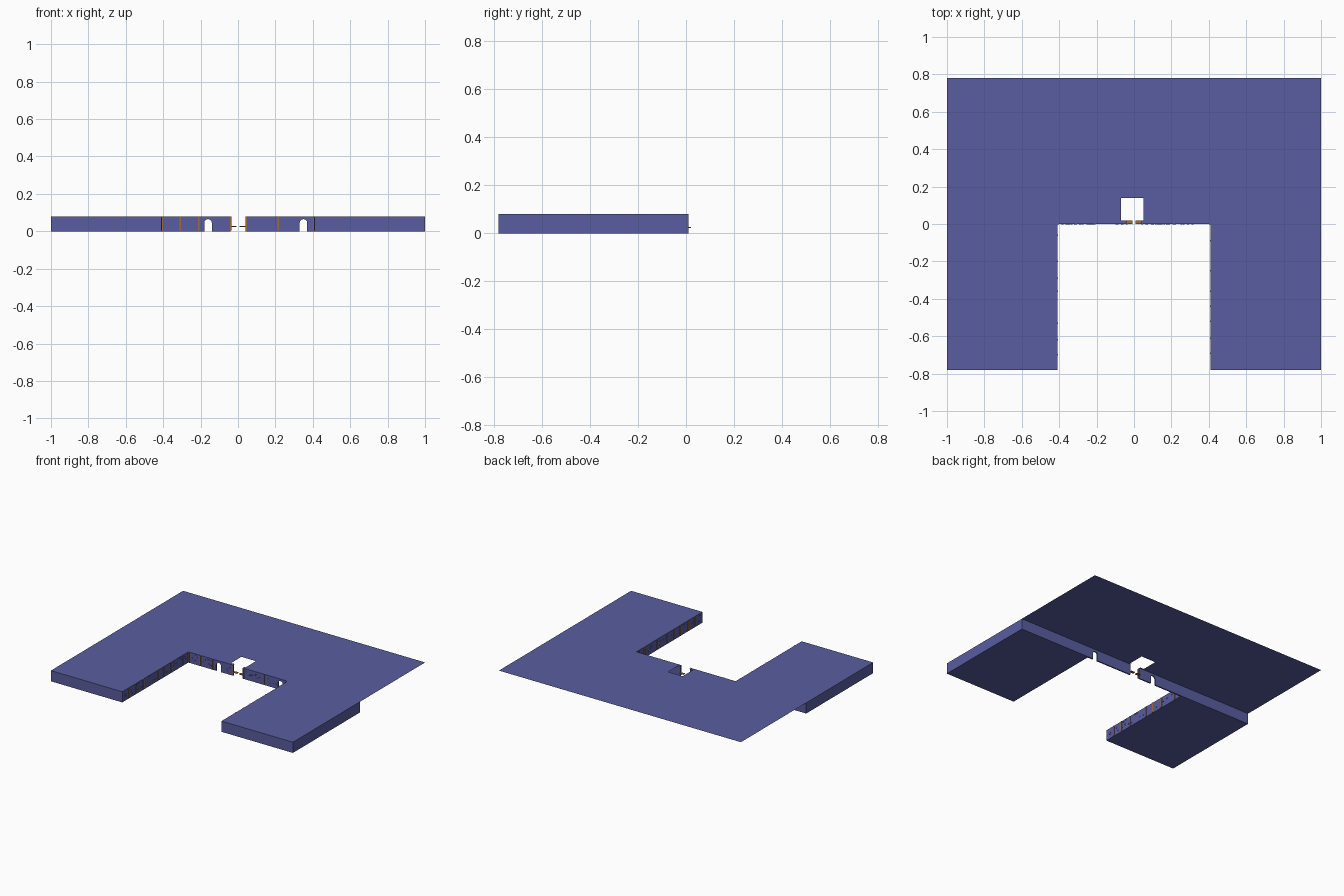
import bpy, bmesh, math, random

if "Cube" in bpy.data.objects:
    bpy.data.objects.remove(bpy.data.objects["Cube"])
random.seed(4)
H = 0.08      # height of the ground sheet
IN = 0.41     # half width of the bay
BACK = 0.01   # back of the quay wall


def material(name, rgb):
    m = bpy.data.materials.new(name)
    m.diffuse_color = (*rgb, 1)
    m.use_nodes = True
    m.node_tree.nodes["Principled BSDF"].inputs["Base Color"].default_value = m.diffuse_color
    return m


BLUE = material("blue_stone", (0.10, 0.11, 0.35))
WOOD = material("brown_wood", (0.36, 0.15, 0.04))


def finish(bm, name, mat, normals=True):
    if normals:
        bmesh.ops.recalc_face_normals(bm, faces=bm.faces)
    me = bpy.data.meshes.new(name)
    bm.to_mesh(me)
    bm.free()
    me.materials.append(mat)
    ob = bpy.data.objects.new(name, me)
    bpy.context.collection.objects.link(ob)
    return ob


def add_box(bm, x0, x1, y0, y1, z0, z1):
    geo = bmesh.ops.create_cube(bm, size=1)
    for v in geo["verts"]:
        v.co = (x0 if v.co.x < 0 else x1,
                y0 if v.co.y < 0 else y1,
                z0 if v.co.z < 0 else z1)


# Ground sheet: a grid of cells without the bay, the pit and its notch
xs = [-1, -IN, -0.07, -0.04, 0.04, 0.05, IN, 1]
ys = [-0.78, 0, 0.02, 0.14, 0.78]
bm = bmesh.new()
for x0, x1 in zip(xs, xs[1:]):
    for y0, y1 in zip(ys, ys[1:]):
        cx, cy = (x0 + x1) / 2, (y0 + y1) / 2
        bay = abs(cx) < IN and cy < 0
        pit = -0.07 < cx < 0.05 and 0.02 < cy < 0.14
        notch = abs(cx) < 0.04 and 0 < cy < 0.02
        if not (bay or pit or notch):
            bm.faces.new([bm.verts.new((x, y, H)) for x, y in
                          ((x0, y0), (x1, y0), (x1, y1), (x0, y1))])
bmesh.ops.remove_doubles(bm, verts=bm.verts, dist=1e-5)
finish(bm, "ground_sheet", BLUE, False)

# Side arms: blocks under the sheet, open at the top
for side, x0, x1 in (("left", -1, -IN), ("right", IN, 1)):
    bm = bmesh.new()
    add_box(bm, x0, x1, -0.78, BACK, 0, H)
    bm.normal_update()
    bmesh.ops.delete(bm, geom=[f for f in bm.faces if f.normal.z > 0.9], context="FACES_ONLY")
    finish(bm, side + "_arm", BLUE, False)


# Quay wall halves, each with an arched drain
def quay_wall(name, x0, x1, arch):
    r, spring = 0.02, 0.045
    pts = [(x0, 0), (arch - r, 0)]
    pts += [(arch - r * math.cos(a), spring + r * math.sin(a))
            for a in (math.pi * i / 8 for i in range(9))]
    pts += [(arch + r, 0), (x1, 0), (x1, H), (x0, H)]
    bm = bmesh.new()
    face = bm.faces.new([bm.verts.new((x, 0, z)) for x, z in pts])
    ext = bmesh.ops.extrude_face_region(bm, geom=[face])
    for v in ext["geom"]:
        if isinstance(v, bmesh.types.BMVert):
            v.co.y = BACK
    finish(bm, name, BLUE)


quay_wall("left_quay_wall", -IN, -0.04, -0.16)
quay_wall("right_quay_wall", 0.04, IN, 0.35)

# Thin boards crossing the notch
bm = bmesh.new()
for x0, x1 in ((-0.04, -0.008), (0.008, 0.04)):
    add_box(bm, x0, x1, 0, 0.02, 0.023, 0.027)
finish(bm, "notch_boards", WOOD)

# Timber posts along the bay
bm = bmesh.new()
for x in (-0.405, -0.31, -0.21, -0.04, 0.045, 0.215, 0.405):
    add_box(bm, x - 0.004, x + 0.004, -0.004, 0, 0.004, H - 0.001)
for y in (-0.06, -0.20, -0.29, -0.36, -0.53, -0.62, -0.70):
    add_box(bm, -IN, -IN + 0.004, y - 0.004, y + 0.004, 0.004, H - 0.001)
for y in (-0.09, -0.25, -0.36, -0.44, -0.52, -0.61, -0.69):
    add_box(bm, IN - 0.004, IN, y - 0.004, y + 0.004, 0.004, H - 0.001)
finish(bm, "timber_posts", WOOD)

# Scattered raised stones on the bay walls
bm = bmesh.new()
for lo, hi, n in ((-0.40, -0.19, 14), (-0.13, -0.05, 6), (0.05, 0.32, 18)):
    for _ in range(n):
        x, z = random.uniform(lo, hi - 0.012), random.uniform(0.02, 0.07)
        add_box(bm, x, x + 0.01, -0.002, 0, z, z + 0.005)
for side in (-1, 1):
    for _ in range(36):
        y, z = random.uniform(-0.77, -0.02), random.uniform(0.02, 0.07)
        a, b = sorted((side * IN, side * (IN - 0.002)))
        add_box(bm, a, b, y, y + 0.01, z, z + 0.005)
finish(bm, "raised_stones", BLUE)
